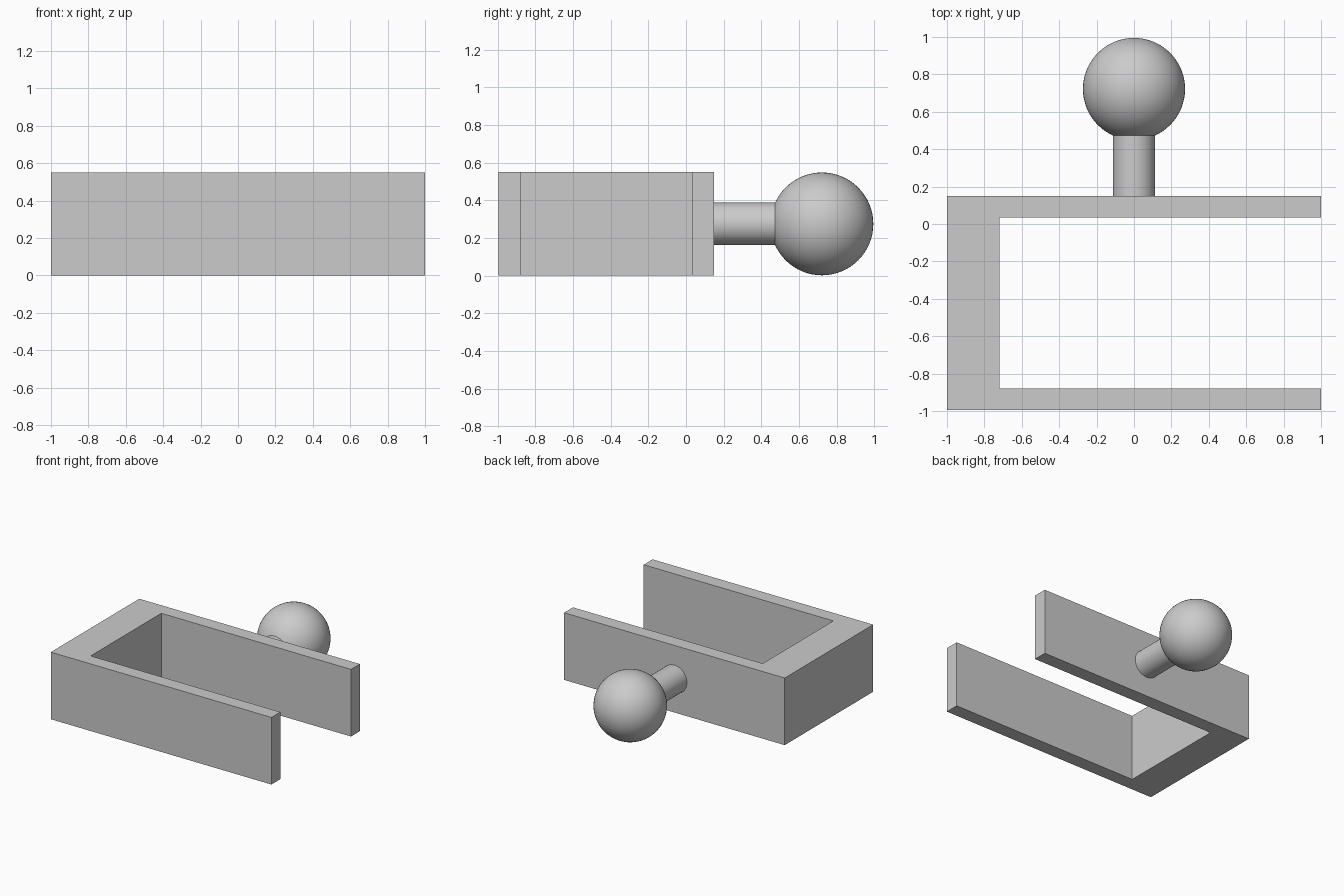
import bpy
import bmesh
from math import radians

if "Cube" in bpy.data.objects:
    bpy.data.objects.remove(bpy.data.objects["Cube"], do_unlink=True)

HEIGHT = 0.55
MID_Z = HEIGHT / 2
FRONT_Y, BACK_Y = -0.995, 0.15
ARM = 0.115          # arm thickness
SPINE_X = -0.72      # inner face of the thick end
BALL_R = 0.273
BALL_Y = 0.995 - BALL_R

# Single plain grey
grey = bpy.data.materials.new("light_grey")
grey.use_nodes = True
colour = (0.6, 0.6, 0.6, 1)
grey.diffuse_color = colour
grey.node_tree.nodes["Principled BSDF"].inputs["Base Color"].default_value = colour


def finish(name, smooth=True):
    obj = bpy.context.object
    obj.name = obj.data.name = name
    obj.data.materials.append(grey)
    if smooth:
        bpy.ops.object.shade_smooth_by_angle(angle=radians(30))
    return obj


# U-shaped bracket: profile extruded upwards
profile = [(-1, FRONT_Y), (1, FRONT_Y), (1, FRONT_Y + ARM), (SPINE_X, FRONT_Y + ARM),
           (SPINE_X, BACK_Y - ARM), (1, BACK_Y - ARM), (1, BACK_Y), (-1, BACK_Y)]
bm = bmesh.new()
base = bm.faces.new([bm.verts.new((x, y, 0)) for x, y in profile])
top = bmesh.ops.extrude_face_region(bm, geom=[base])["geom"]
bmesh.ops.translate(bm, vec=(0, 0, HEIGHT),
                    verts=[v for v in top if isinstance(v, bmesh.types.BMVert)])
bmesh.ops.recalc_face_normals(bm, faces=bm.faces)
mesh = bpy.data.meshes.new("bracket")
bm.to_mesh(mesh)
bm.free()
bracket = bpy.data.objects.new("bracket", mesh)
bpy.context.collection.objects.link(bracket)
mesh.materials.append(grey)

# Round stem from the bracket's back into the ball
stem_end = BALL_Y - 0.2
bpy.ops.mesh.primitive_cylinder_add(
    vertices=64, radius=0.113, depth=stem_end - BACK_Y,
    location=(0, (BACK_Y + stem_end) / 2, MID_Z), rotation=(radians(90), 0, 0))
finish("stem")

# Ball at the end of the stem
bpy.ops.mesh.primitive_uv_sphere_add(
    segments=64, ring_count=32, radius=BALL_R,
    location=(0, BALL_Y, MID_Z), rotation=(radians(90), 0, 0))
finish("ball")
